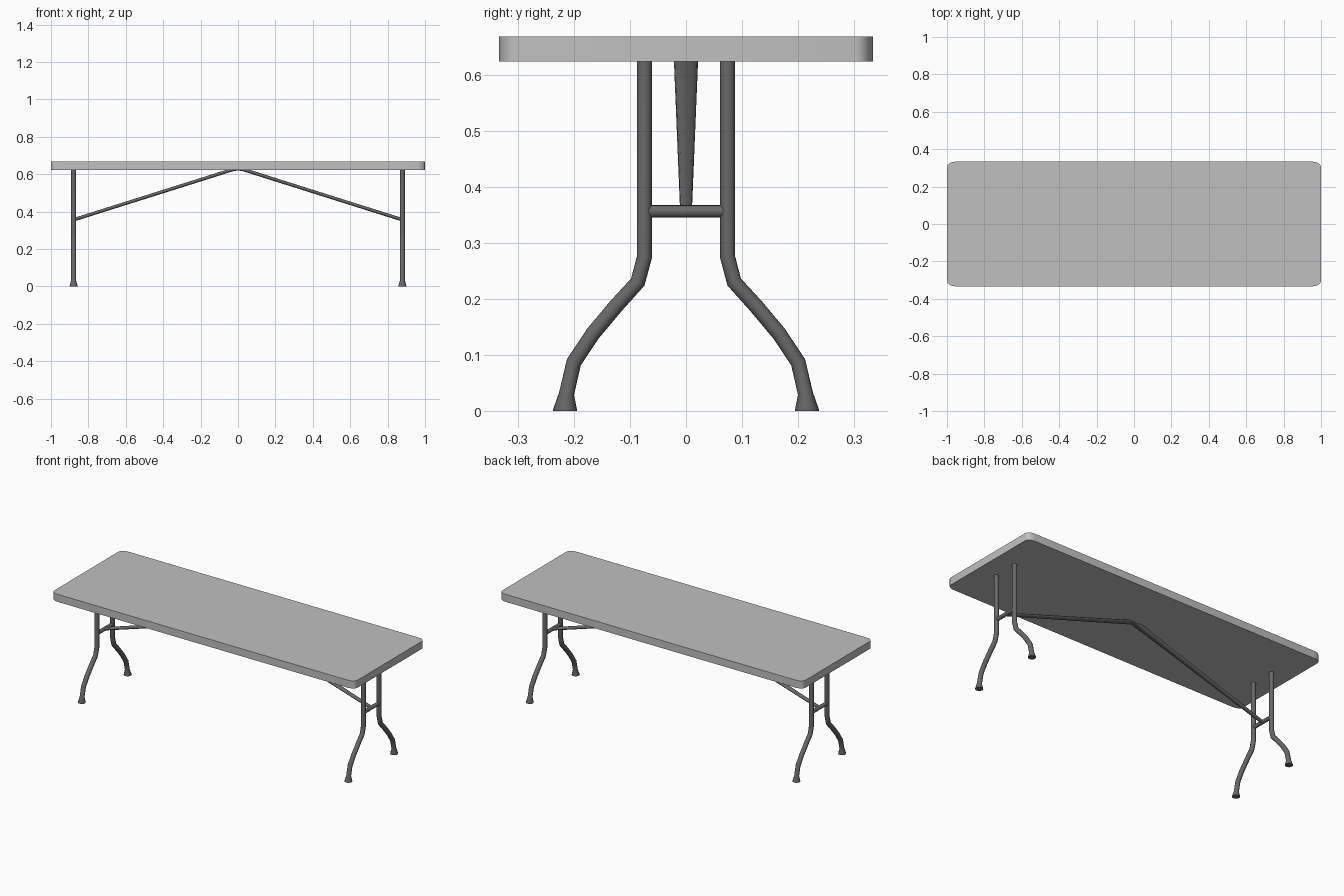
import bpy, bmesh, math
from mathutils import Vector

cube = bpy.data.objects.get("Cube")
if cube:
    bpy.data.objects.remove(cube, do_unlink=True)


def make_material(name, value):
    mat = bpy.data.materials.new(name)
    mat.use_nodes = True
    colour = (value, value, value, 1)
    mat.diffuse_color = colour
    mat.node_tree.nodes["Principled BSDF"].inputs["Base Color"].default_value = colour
    return mat


light_grey = make_material("light grey plastic", 0.53)
dark_grey = make_material("dark grey metal", 0.14)


def finish(name, bm, mat):
    bmesh.ops.recalc_face_normals(bm, faces=bm.faces)
    mesh = bpy.data.meshes.new(name)
    bm.to_mesh(mesh)
    bm.free()
    mesh.materials.append(mat)
    obj = bpy.data.objects.new(name, mesh)
    bpy.context.collection.objects.link(obj)
    bpy.ops.object.select_all(action="DESELECT")
    obj.select_set(True)
    bpy.context.view_layer.objects.active = obj
    bpy.ops.object.shade_smooth_by_angle(angle=math.radians(40))
    return obj


def tube(name, path, radii, side, sides=16):
    """Sweep an ellipse along a path; radii are (along side axis, across it)."""
    bm = bmesh.new()
    pts = [Vector(p) for p in path]
    side = Vector(side)
    rings = []
    for i, p in enumerate(pts):
        ahead = (pts[min(i + 1, len(pts) - 1)] - p).normalized()
        behind = (p - pts[max(i - 1, 0)]).normalized()
        across = (ahead + behind).normalized().cross(side)
        a, b = radii[i]
        angles = [math.tau * k / sides for k in range(sides)]
        rings.append([bm.verts.new(p + side * a * math.cos(t) + across * b * math.sin(t))
                      for t in angles])
    for r, s in zip(rings, rings[1:]):
        for k in range(sides):
            n = (k + 1) % sides
            bm.faces.new((r[k], r[n], s[n], s[k]))
    bm.faces.new(rings[0])
    bm.faces.new(rings[-1])
    return finish(name, bm, dark_grey)


# Table top: rounded rectangle slab
HALF_X, HALF_Y, BOTTOM, TOP = 1.0, 0.333, 0.623, 0.668
CORNER_X, CORNER_Y, STEPS = 0.045, 0.03, 6
bm = bmesh.new()
outline = []
for quarter, (sx, sy) in enumerate([(1, 1), (-1, 1), (-1, -1), (1, -1)]):
    for k in range(STEPS + 1):
        t = (quarter + k / STEPS) * math.pi / 2
        outline.append(bm.verts.new((sx * (HALF_X - CORNER_X) + CORNER_X * math.cos(t),
                                     sy * (HALF_Y - CORNER_Y) + CORNER_Y * math.sin(t),
                                     BOTTOM)))
base = bm.faces.new(outline)
extruded = bmesh.ops.extrude_face_region(bm, geom=[base], use_keep_orig=True)
lifted = [v for v in extruded["geom"] if isinstance(v, bmesh.types.BMVert)]
bmesh.ops.translate(bm, verts=lifted, vec=(0, 0, TOP - BOTTOM))
finish("table_top", bm, light_grey)

# Legs: bent tubes with flared feet, given as (y, z, radius)
LEG_X, BAR_Z = 0.879, 0.356
leg_profile = [(0.074, 0.628, 0.0135), (0.074, 0.275, 0.0135), (0.086, 0.23, 0.0135),
               (0.125, 0.187, 0.0135), (0.166, 0.138, 0.0135), (0.2, 0.087, 0.0135),
               (0.213, 0.031, 0.0135), (0.2155, 0.002, 0.0215), (0.2155, 0, 0.0215)]
for end, sx in (("left", 1), ("right", -1)):
    for face, sy in (("front", -1), ("back", 1)):
        tube(f"{face}_{end}_leg",
             [(sx * LEG_X, sy * y, z) for y, z, r in leg_profile],
             [(r, r) for y, z, r in leg_profile], (1, 0, 0))
    # Crossbar joining the two legs
    tube(f"{end}_crossbar", [(sx * LEG_X, -0.07, BAR_Z), (sx * LEG_X, 0.07, BAR_Z)],
         [(0.011, 0.011)] * 2, (1, 0, 0))

# Folding brace: one flattened tube, widest under the middle of the top
tube("brace",
     [(-LEG_X, 0, BAR_Z), (-0.03, 0, 0.624), (0, 0, 0.629), (0.03, 0, 0.624), (LEG_X, 0, BAR_Z)],
     [(0.0105, 0.009), (0.0215, 0.009), (0.022, 0.009), (0.0215, 0.009), (0.0105, 0.009)],
     (0, 1, 0))
